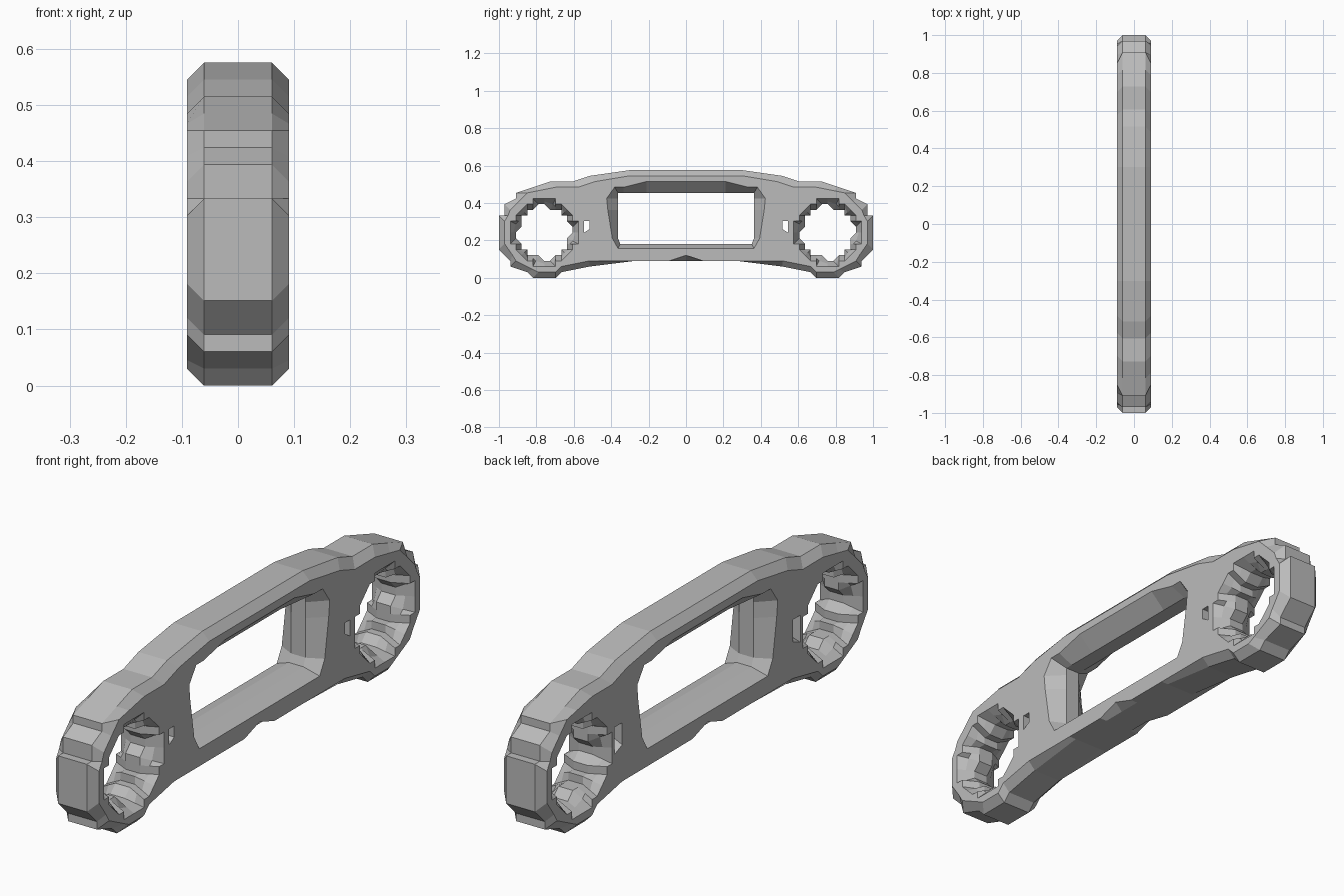
import bpy
import bmesh

if "Cube" in bpy.data.objects:
    bpy.data.objects.remove(bpy.data.objects["Cube"], do_unlink=True)

UNIT = 2 / 66  # all profiles are measured in grid steps


def mirrored(half):
    """Close a half profile (y >= 0, both ends on y = 0) by mirroring it."""
    return half + [(-y, z) for y, z in reversed(half[1:-1])]


def ring(quadrant, centre):
    """Turn a quarter profile four times about a bore centre."""
    points, turn = [], list(quadrant)
    for _ in range(4):
        points += [(centre + a, 8 + b) for a, b in turn]
        turn = [(-b, a) for a, b in turn]
    return points


def blend(first, second):
    return [((a + c) / 2, (b + d) / 2) for (a, b), (c, d) in zip(first, second)]


def add_wall(bm, layers):
    """Join a stack of matching loops; return the edges of both end loops."""
    loops = [[bm.verts.new((x * UNIT, y * UNIT, z * UNIT)) for y, z in pts]
             for x, pts in layers]
    n = len(loops[0])
    for low, high in zip(loops, loops[1:]):
        for i in range(n):
            j = (i + 1) % n
            bm.faces.new((low[i], low[j], high[j], high[i]))
    return [[bm.edges.get((loop[i], loop[(i + 1) % n])) for i in range(n)]
            for loop in (loops[0], loops[-1])]


# Arched outline: full width in the middle, chamfered towards both faces
outer = mirrored([(0, 19), (10, 19), (17, 18), (20, 17), (24, 17), (27, 16),
                  (30, 15), (30, 14), (32, 13), (32, 11), (33, 11), (33, 5),
                  (31, 3), (31, 2), (28, 1), (27, 0), (23, 0), (22, 1),
                  (17, 2), (9, 3), (3, 3), (0, 3)])
face = mirrored([(0, 18), (10, 18), (16, 17), (19, 16), (23, 16), (26, 15.4),
                 (28, 15), (29.5, 13.5), (31, 12), (31.4, 11), (32, 10), (32, 6),
                 (30.6, 4), (30, 3), (27, 1.5), (26, 1), (23, 1), (22, 2),
                 (17, 3), (9, 3), (3, 3), (0, 4)])

# Rectangular window, flared towards both faces
window = mirrored([(0, 15), (7, 15), (11, 15), (12, 15), (12, 14), (12, 12),
                   (12, 7), (11.6, 6), (0, 6)])
window_rim = mirrored([(0, 17), (7, 17), (11, 16), (12.6, 16), (14, 14),
                       (13.8, 12), (13, 7), (12, 5.2), (0, 5.2)])

# Stepped round bores
bore = [(5, 0), (5, 1), (4, 2), (4, 3), (3, 3), (3, 4), (2, 4), (1, 4)]
bore_rim = [(6, 0), (6, 2), (5, 2), (5, 3), (4, 4), (3, 5), (2, 5), (2, 6)]

stacks = [
    [(-3, face), (-2, outer), (2, outer), (3, face)],
    [(-3, window_rim), (-1, window), (1, window), (3, window_rim)],
]
for side in (-1, 1):
    inner, rim = ring(bore, 25 * side), ring(bore_rim, 25 * side)
    middle = blend(inner, rim)
    stacks.append([(-3, rim), (-2, middle), (-1, inner),
                   (1, inner), (2, middle), (3, rim)])
    # Small slot beside the bore, wider on one face
    slot = [(17 * side, 10), (18 * side, 10), (18 * side, 8), (17 * side, 8.6)]
    wide = [(17 * side, 10.4), (18.5 * side, 10.4), (18.5 * side, 7), (17 * side, 7.6)]
    stacks.append([(-3, wide), (-1, slot), (3, slot)])

bm = bmesh.new()
ends = [add_wall(bm, layers) for layers in stacks]

# Flat side faces with all openings left free
for k, direction in ((0, -1), (1, 1)):
    edges = [e for pair in ends for e in pair[k]]
    bmesh.ops.triangle_fill(bm, edges=edges, use_beauty=True, use_dissolve=False,
                            normal=(direction, 0, 0))
bmesh.ops.recalc_face_normals(bm, faces=bm.faces[:])

mesh = bpy.data.meshes.new("link_plate")
bm.to_mesh(mesh)
bm.free()
plate = bpy.data.objects.new("link_plate", mesh)
bpy.context.collection.objects.link(plate)

# Plain grey finish
grey = bpy.data.materials.new("light_grey")
grey.use_nodes = True
colour = (0.5, 0.5, 0.5, 1)
grey.diffuse_color = colour
grey.node_tree.nodes["Principled BSDF"].inputs["Base Color"].default_value = colour
mesh.materials.append(grey)
